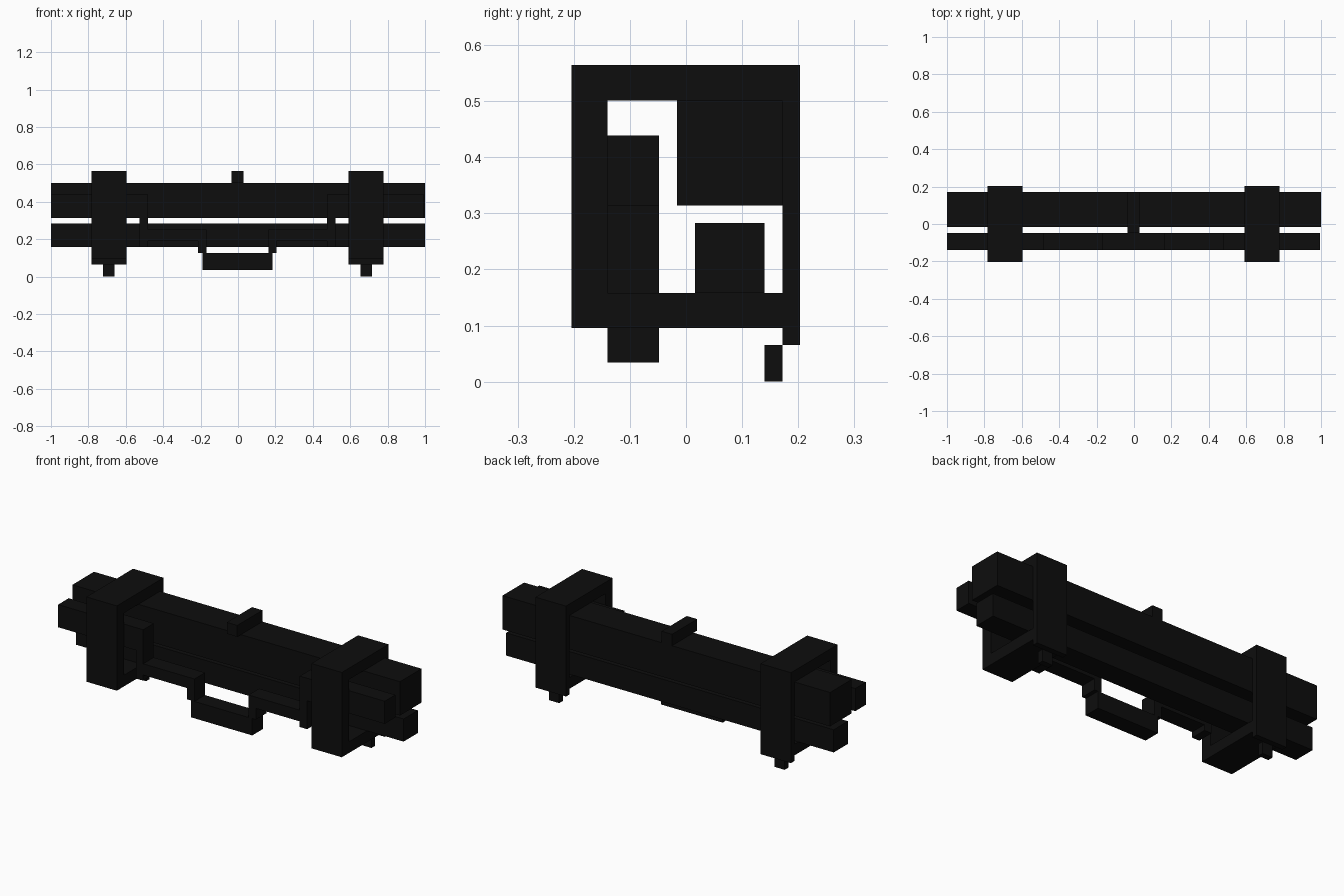
import bpy

# Remove the default cube
default = bpy.data.objects.get("Cube")
if default:
    bpy.data.objects.remove(default, do_unlink=True)

# Single near-black material
COLOUR = (0.0042, 0.0042, 0.0042, 1)
black = bpy.data.materials.new("matte_black")
black.use_nodes = True
black.diffuse_color = COLOUR
black.node_tree.nodes["Principled BSDF"].inputs["Base Color"].default_value = COLOUR

MID = -0.003  # mirror line of the fittings


def box(name, x, y, z):
    """Flat-sided box from its (min, max) extent on each axis."""
    bpy.ops.mesh.primitive_cube_add(size=1)
    ob = bpy.context.object
    ob.name = name
    ob.location = [(a + b) / 2 for a, b in (x, y, z)]
    ob.scale = [b - a for a, b in (x, y, z)]
    bpy.ops.object.transform_apply(location=True, rotation=False, scale=True)
    ob.data.materials.append(black)
    return ob


def pair(name, x, y, z):
    """Matching boxes on the left and right."""
    near, far = x
    box("left_" + name, (MID + near, MID + far), y, z)
    box("right_" + name, (MID - far, MID - near), y, z)


FULL = (-1, 1)
FRONT = (-0.14, -0.048)   # depth of the front bars
CLAMP = (0.594, 0.78)     # width of the clamps

# Long beams
box("upper_beam", FULL, (-0.016, 0.172), (0.314, 0.501))
box("lower_beam", FULL, (0.016, 0.14), (0.158, 0.283))

# Front bars that reach the outer ends, with their inner posts
pair("front_bar", (0.478, 1 + MID), FRONT, (0.314, 0.439))
pair("post", (0.478, 0.523), FRONT, (0.158, 0.314))

# Low rails running in to the handle
pair("front_rail", (0.21, 0.478), FRONT, (0.189, 0.251))
pair("handle_arm", (0.165, 0.21), FRONT, (0.127, 0.251))
box("handle_grip", (-0.19, 0.185), FRONT, (0.034, 0.127))

# Clamps wrapped around the beams
pair("clamp_front", CLAMP, (-0.204, -0.14), (0.096, 0.564))
pair("clamp_top", CLAMP, (-0.14, 0.172), (0.501, 0.564))
pair("clamp_back", CLAMP, (0.172, 0.203), (0.065, 0.564))
pair("clamp_bottom", CLAMP, (-0.14, 0.172), (0.096, 0.158))
pair("foot", (0.657, 0.72), (0.14, 0.172), (0, 0.065))

# Centre ridge on top of the upper beam
box("top_ridge", (MID - 0.032, MID + 0.032), (-0.048, 0.172), (0.501, 0.564))
